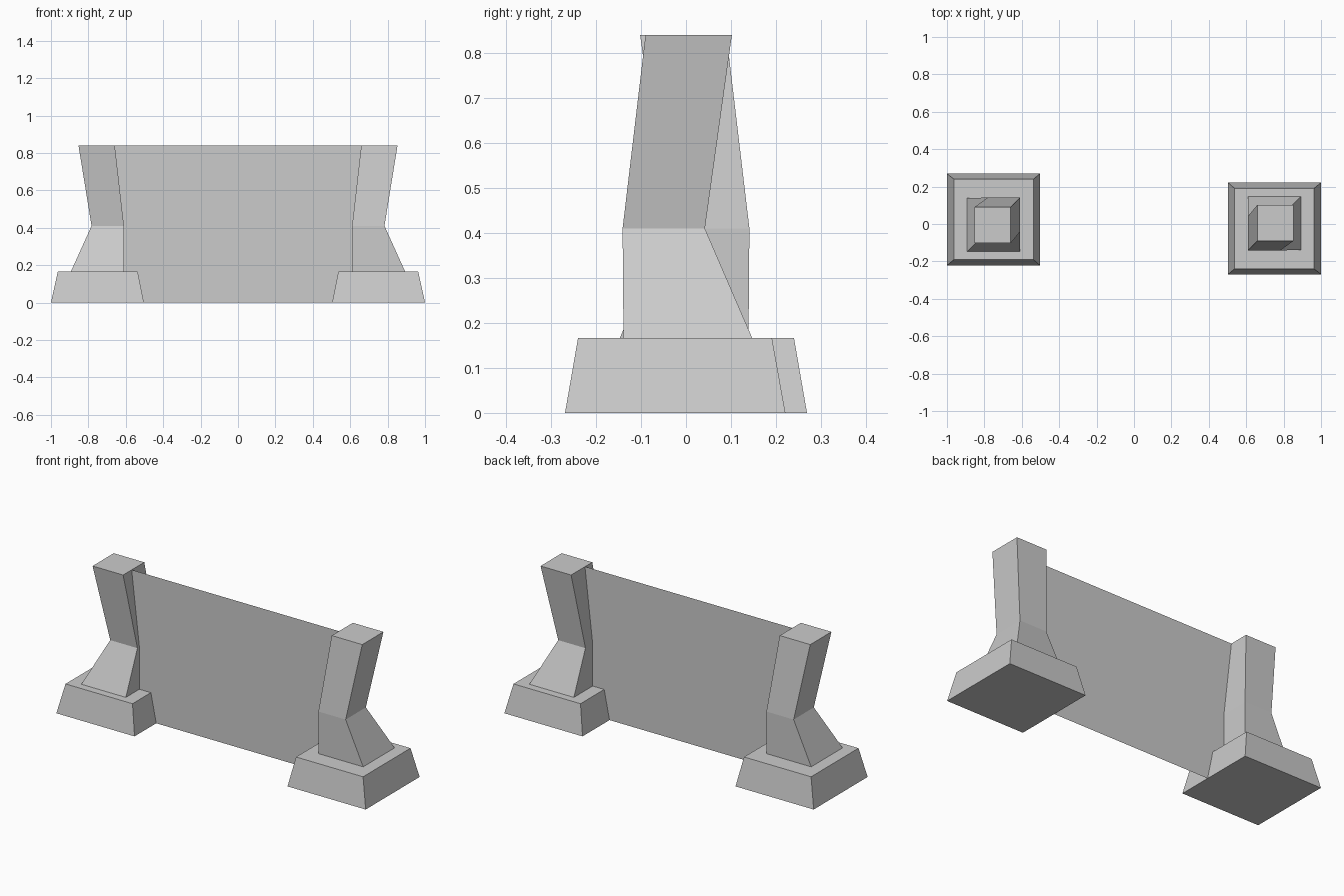
import bpy
import bmesh
from math import pi
from mathutils import Matrix

if "Cube" in bpy.data.objects:
    bpy.data.objects.remove(bpy.data.objects["Cube"])


def make_object(name, bm):
    bmesh.ops.recalc_face_normals(bm, faces=bm.faces)
    mesh = bpy.data.meshes.new(name)
    bm.to_mesh(mesh)
    bm.free()
    obj = bpy.data.objects.new(name, mesh)
    bpy.context.collection.objects.link(obj)
    return obj


def loft(name, sections, turn):
    """Stack rectangles (x0, x1, y0, y1, z) into a closed solid, turned about z."""
    bm = bmesh.new()
    rings = [[bm.verts.new(p) for p in
              ((x0, y0, z), (x1, y0, z), (x1, y1, z), (x0, y1, z))]
             for x0, x1, y0, y1, z in sections]
    for low, high in zip(rings, rings[1:]):
        for i in range(4):
            j = (i + 1) % 4
            bm.faces.new((low[i], low[j], high[j], high[i]))
    bm.faces.new(rings[0][::-1])
    bm.faces.new(rings[-1])
    bmesh.ops.transform(bm, matrix=Matrix.Rotation(turn, 4, 'Z'), verts=bm.verts)
    return make_object(name, bm)


TOP = 0.84
BASE_TOP = 0.167

base = [(0.503, 1.0, -0.269, 0.221, 0.0),
        (0.537, 0.963, -0.24, 0.191, BASE_TOP)]
post = [(0.61, 0.893, -0.139, 0.147, BASE_TOP),
        (0.61, 0.783, -0.141, 0.042, 0.41),
        (0.659, 0.853, -0.09, 0.102, TOP)]

# Two footings with bent posts; the left pair is the right pair turned half way round
for side, turn in (("right", 0.0), ("left", pi)):
    loft(side + "_base", base, turn)
    loft(side + "_post", post, turn)

# Single-sheet panel spanning between the posts
bm = bmesh.new()
w, y = 0.67, -0.024
bm.faces.new([bm.verts.new(p) for p in
              ((-w, y, 0), (w, y, 0), (w, y, TOP), (-w, y, TOP))])
make_object("panel", bm)
